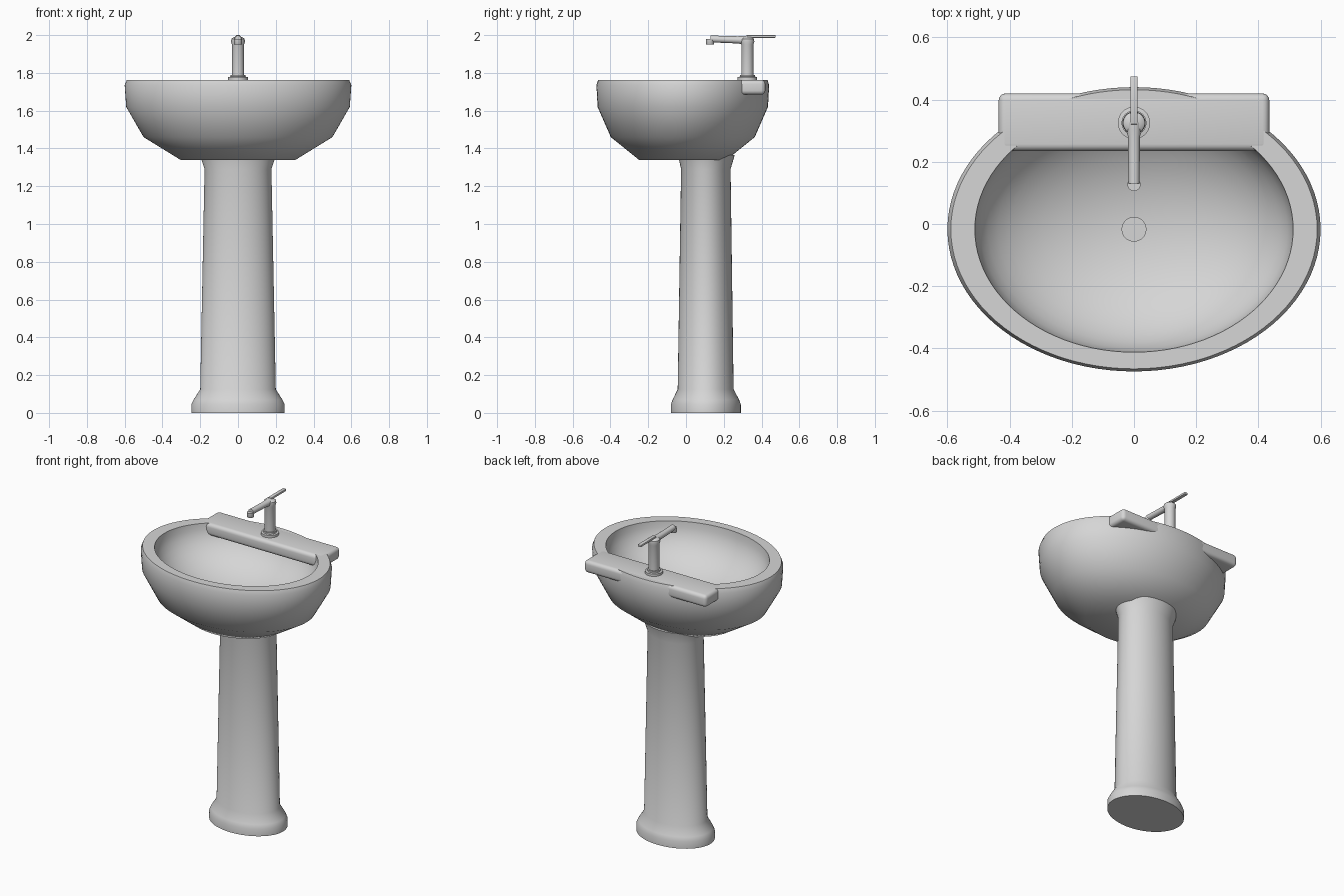
import bpy, bmesh, math
from mathutils import Matrix

cube = bpy.data.objects.get("Cube")
if cube:
    bpy.data.objects.remove(cube)

ceramic = bpy.data.materials.new("light grey ceramic")
ceramic.use_nodes = True
grey = (0.67, 0.67, 0.67, 1)
ceramic.diffuse_color = grey
ceramic.node_tree.nodes["Principled BSDF"].inputs["Base Color"].default_value = grey


def finish(name, bm, angle=40):
    bmesh.ops.recalc_face_normals(bm, faces=bm.faces)
    mesh = bpy.data.meshes.new(name)
    bm.to_mesh(mesh)
    bm.free()
    mesh.materials.append(ceramic)
    obj = bpy.data.objects.new(name, mesh)
    bpy.context.collection.objects.link(obj)
    bpy.ops.object.select_all(action='DESELECT')
    obj.select_set(True)
    bpy.context.view_layer.objects.active = obj
    bpy.ops.object.shade_smooth_by_angle(angle=math.radians(angle))


def lathe(name, rings, sides=96, matrix=None):
    """Stack elliptical rings (rx, ry, centre y, z), bridge them and cap both ends."""
    bm = bmesh.new()
    turns = [2 * math.pi * i / sides for i in range(sides)]
    loops = []
    for rx, ry, cy, z in rings:
        loops.append([bm.verts.new((rx * math.cos(a), cy + ry * math.sin(a), z)) for a in turns])
    for low, high in zip(loops, loops[1:]):
        for i in range(sides):
            j = (i + 1) % sides
            bm.faces.new((low[i], low[j], high[j], high[i]))
    bm.faces.new(loops[0])
    bm.faces.new(loops[-1])
    if matrix:
        bm.transform(matrix)
    finish(name, bm)


def rounded_box(name, size, centre, bevel, segments):
    bm = bmesh.new()
    bmesh.ops.create_cube(bm, size=1)
    bm.transform(Matrix.Translation(centre) @ Matrix.Diagonal((*size, 1)))
    bmesh.ops.bevel(bm, geom=bm.edges[:], offset=bevel, segments=segments,
                    profile=0.5, affect='EDGES')
    finish(name, bm)


def round_part(name, profile, y, sides=32, matrix=None):
    lathe(name, [(r, r, y, z) for r, z in profile], sides, matrix)


# Basin: outer shell, flat rim and shallow rounded interior
basin_y = -0.017
depth = 0.285
outer = [(0.305, 1.34), (0.5, 1.46), (0.592, 1.62), (0.6, 1.735), (0.589, 1.762)]
inner = [(0.512, 1.762)]
for step in range(1, 12):
    a = math.radians(step * 7.8)
    inner.append((0.512 * math.cos(a), 1.762 - depth * math.sin(a)))
rings = [(r, r * 0.762, basin_y, z) for r, z in outer]
rings += [(r, r * 0.772, basin_y, z) for r, z in inner]
lathe("basin", rings)

# Drain in the bottom of the basin
round_part("drain", [(0.04, 1.765 - depth), (0.04, 1.775 - depth)], basin_y)

# Back ledge that carries the tap, level with the rim
rounded_box("tap_ledge", (0.87, 0.185, 0.078), (0, 0.3275, 1.7238), 0.022, 4)

# Pedestal with flared foot and collar
lathe("pedestal", [
    (0.247, 0.185, 0.105, 0), (0.247, 0.185, 0.105, 0.045),
    (0.235, 0.176, 0.105, 0.07), (0.2, 0.148, 0.104, 0.125),
    (0.177, 0.131, 0.105, 1.29), (0.201, 0.15, 0.108, 1.365)], 64)

# Tap body: flange, stem and rounded cap
tap_y = 0.325
round_part("tap_flange", [(0.052, 1.755), (0.052, 1.778), (0.04, 1.78), (0.04, 1.79)], tap_y)
round_part("tap_stem", [(0.032, 1.78), (0.032, 1.95), (0.037, 1.965),
                        (0.035, 1.98), (0.022, 1.99)], tap_y)

# Spout reaching forward, with a downturned nozzle
forward = Matrix.Translation((0, tap_y, 1.973)) @ Matrix.Rotation(math.radians(88), 4, 'X')
round_part("spout", [(0.024, 0), (0.022, 0.025), (0.019, 0.05), (0.018, 0.195)], 0, 24, forward)
round_part("spout_nozzle", [(0.019, 1.95), (0.021, 1.953), (0.021, 1.98)], 0.127, 24)

# Lever handle pointing backward
rounded_box("tap_handle", (0.024, 0.155, 0.014), (0, 0.3975, 1.993), 0.004, 2)
